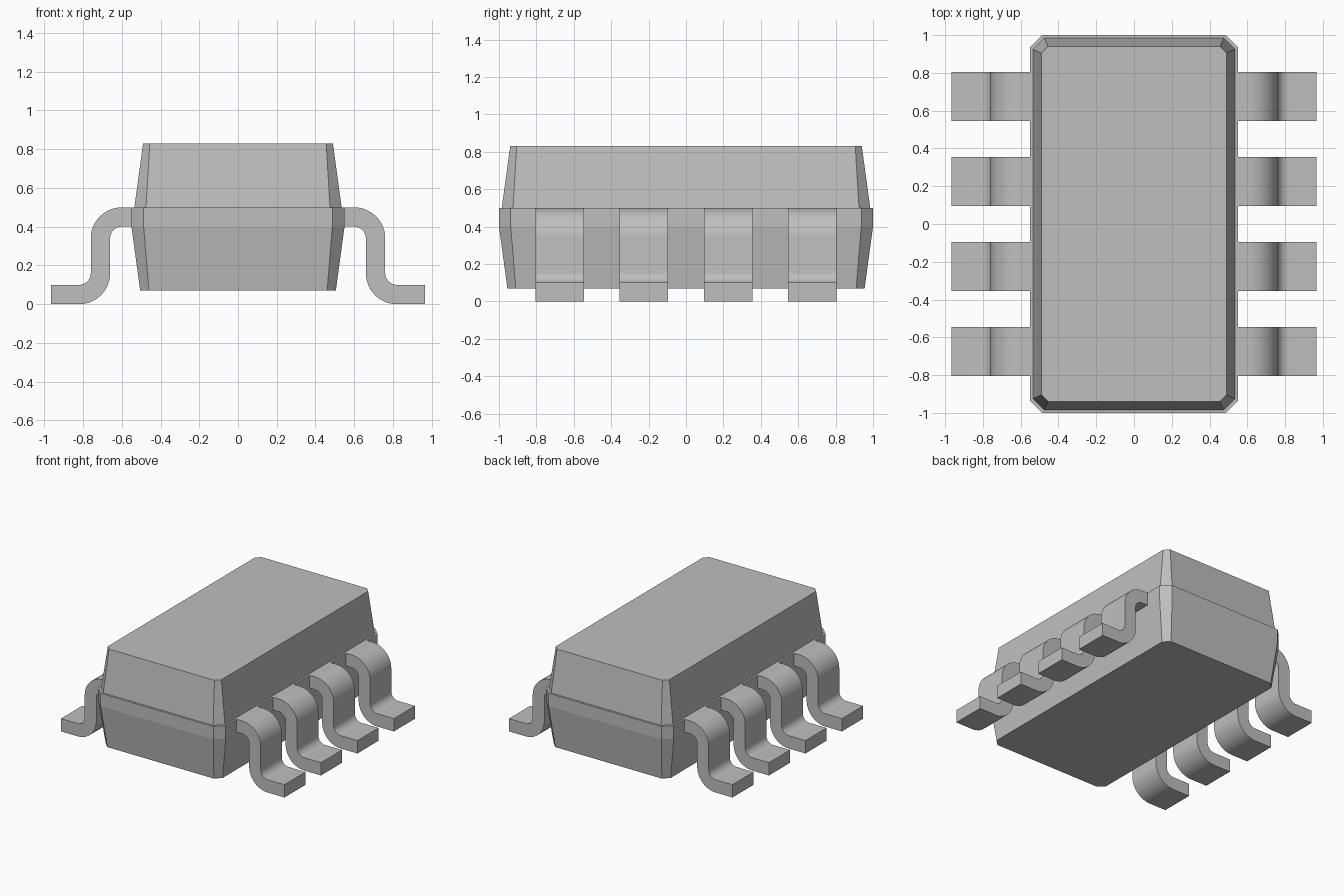
import bpy, bmesh
from math import sin, cos, pi

default = bpy.data.objects.get("Cube")
if default:
    bpy.data.objects.remove(default, do_unlink=True)

grey = bpy.data.materials.new("plain grey")
grey.use_nodes = True
GREY = (0.52, 0.52, 0.52, 1)
grey.diffuse_color = GREY
grey.node_tree.nodes["Principled BSDF"].inputs["Base Color"].default_value = GREY


def loft(name, rings, smooth=False):
    """Skin matching closed rings and cap both ends."""
    bm = bmesh.new()
    loops = [[bm.verts.new(p) for p in ring] for ring in rings]
    n = len(loops[0])
    for a, b in zip(loops, loops[1:]):
        for i in range(n):
            j = (i + 1) % n
            bm.faces.new((a[i], a[j], b[j], b[i]))
    bm.faces.new(loops[0])
    bm.faces.new(loops[-1])
    bmesh.ops.recalc_face_normals(bm, faces=bm.faces)
    mesh = bpy.data.meshes.new(name)
    bm.to_mesh(mesh)
    bm.free()
    obj = bpy.data.objects.new(name, mesh)
    mesh.materials.append(grey)
    bpy.context.collection.objects.link(obj)
    if smooth:
        bpy.ops.object.select_all(action="DESELECT")
        obj.select_set(True)
        bpy.context.view_layer.objects.active = obj
        bpy.ops.object.shade_smooth_by_angle(angle=pi / 6)
    return obj


def octagon(hx, hy, c, z):
    """Rectangle with chamfered corners."""
    return [(hx, hy - c, z), (hx - c, hy, z), (c - hx, hy, z), (-hx, hy - c, z),
            (-hx, c - hy, z), (c - hx, -hy, z), (hx - c, -hy, z), (hx, c - hy, z)]


def arc(cx, cz, r, start, end, steps=12):
    turns = [start + (end - start) * i / steps for i in range(steps + 1)]
    return [(cx + r * cos(t), cz + r * sin(t)) for t in turns]


# Two tapered halves of the housing, the upper one set in by a narrow ledge
loft("lower_housing", [octagon(0.505, 0.955, 0.045, 0.07),
                       octagon(0.55, 1.0, 0.063, 0.40),
                       octagon(0.55, 1.0, 0.063, 0.50)])
loft("upper_housing", [octagon(0.535, 0.985, 0.06, 0.50),
                       octagon(0.49, 0.94, 0.035, 0.83)])

# Bent lead outline: shoulder, outer bend, foot, then back along the underside
T, R, r = 0.10, 0.16, 0.06
profile = ([(0.53, 0.5)] + arc(0.60, 0.34, R, pi / 2, 0)
           + arc(0.82, 0.16, r, pi, 1.5 * pi)
           + [(0.965, T), (0.965, 0)]
           + arc(0.82, 0.16, R, 1.5 * pi, pi)
           + arc(0.60, 0.34, r, 0, pi / 2) + [(0.53, 0.4)])

# Four leads on each side
for side, label in ((1, "left"), (-1, "right")):
    for i in range(4):
        y = -0.675 + 0.45 * i
        loft(f"{label}_lead_{i + 1}",
             [[(side * x, y + d, z) for x, z in profile] for d in (-0.13, 0.13)], smooth=True)
